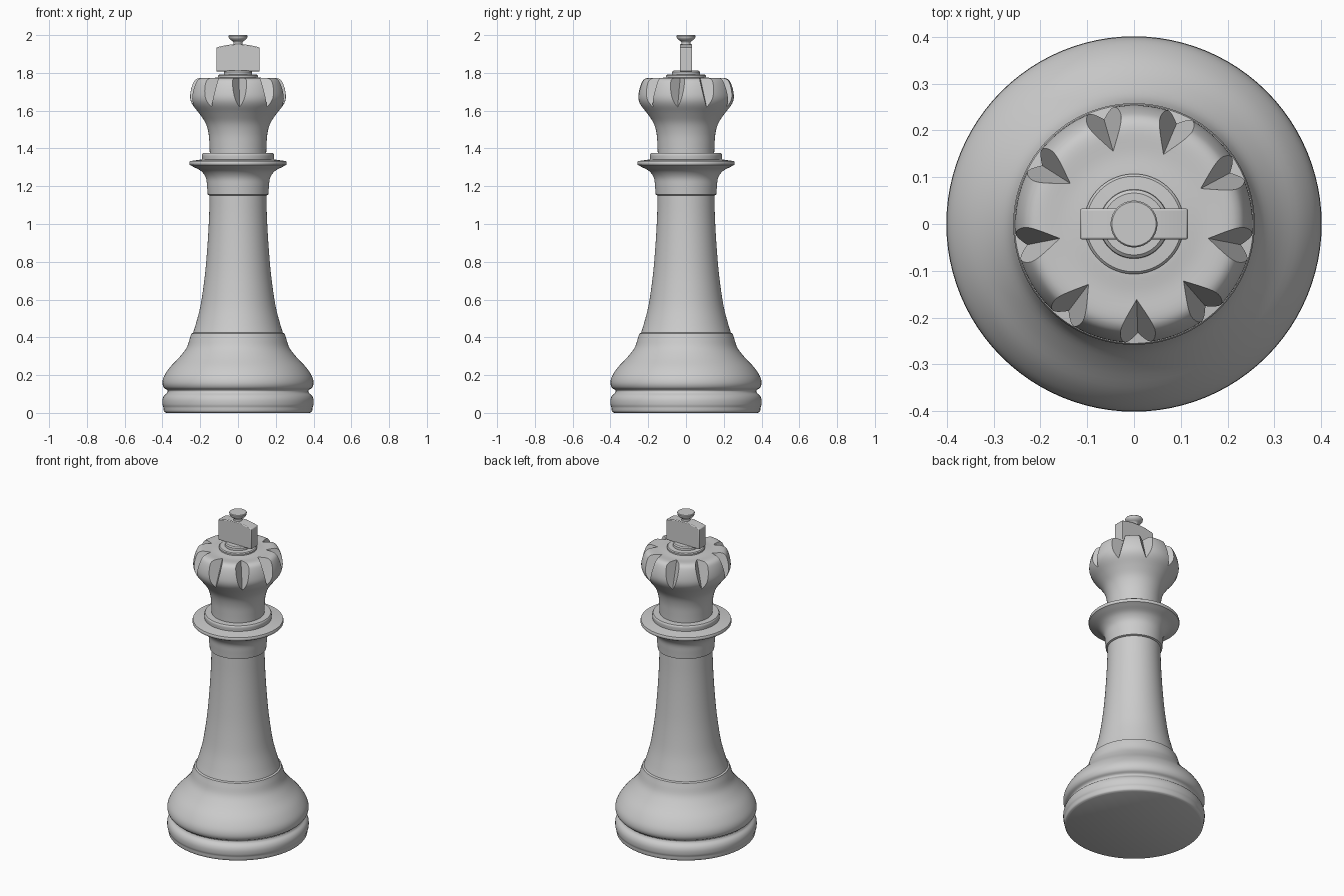
import bpy, bmesh
from math import sin, cos, pi, radians
from mathutils import Vector, Matrix

if "Cube" in bpy.data.objects:
    bpy.data.objects.remove(bpy.data.objects["Cube"])

SEG = 96


def smooth(pts, n=4):
    """Catmull-Rom curve through profile points."""
    p = [Vector(q) for q in pts]
    if len(p) < 3:
        return p
    p = [2 * p[0] - p[1]] + p + [2 * p[-1] - p[-2]]
    out = []
    for i in range(1, len(p) - 2):
        a, b, c, d = p[i - 1:i + 3]
        for k in range(n):
            t = k / n
            out.append(0.5 * (2 * b + (c - a) * t + (2 * a - 5 * b + 4 * c - d) * t * t
                              + (3 * b - a - 3 * c + d) * t ** 3))
    return out + [p[-2]]


def finish(bm, name):
    bmesh.ops.recalc_face_normals(bm, faces=bm.faces)
    me = bpy.data.meshes.new(name)
    bm.to_mesh(me)
    bm.free()
    ob = bpy.data.objects.new(name, me)
    bpy.context.collection.objects.link(ob)
    return ob


def shade(ob, angle=32):
    bpy.ops.object.select_all(action='DESELECT')
    ob.select_set(True)
    bpy.context.view_layer.objects.active = ob
    bpy.ops.object.shade_smooth_by_angle(angle=radians(angle))


def lathe(name, sections):
    """Closed solid of revolution; corners stay sharp between sections."""
    prof = []
    for s in sections:
        for q in smooth(s):
            if not prof or (q - prof[-1]).length > 1e-4:
                prof.append(q)
    bm = bmesh.new()
    rings = [[bm.verts.new((r * cos(2 * pi * i / SEG), r * sin(2 * pi * i / SEG), z))
              for i in range(SEG)] for r, z in prof]
    for a, b in zip(rings, rings[1:]):
        for i in range(SEG):
            j = (i + 1) % SEG
            bm.faces.new((a[i], a[j], b[j], b[i]))
    bm.faces.new(rings[0][::-1])
    bm.faces.new(rings[-1])
    ob = finish(bm, name)
    shade(ob)
    return ob


# Base: foot band, groove and bell
lathe("base", [
    [(.38, 0), (.392, .008), (.395, .03)],
    [(.395, .03), (.4, .045), (.4, .07), (.392, .09), (.376, .105)],
    [(.376, .105), (.372, .115), (.376, .122)],
    [(.376, .122), (.393, .135), (.4, .16), (.391, .195), (.36, .242),
     (.31, .295), (.272, .345), (.255, .395), (.247, .42)],
    [(.247, .42), (.238, .425)]])

# Stem
lathe("stem", [
    [(.239, .42), (.222, .475), (.2, .56), (.184, .66), (.171, .77),
     (.16, .91), (.153, 1.04), (.15, 1.16)]])

# Flared collar and ring above it
lathe("collar", [
    [(.148, 1.15), (.16, 1.155)],
    [(.16, 1.155), (.164, 1.2), (.17, 1.245), (.195, 1.28), (.235, 1.302), (.256, 1.313)],
    [(.256, 1.313), (.258, 1.322), (.255, 1.333)],
    [(.255, 1.333), (.19, 1.342)],
    [(.19, 1.342), (.191, 1.365), (.186, 1.375)],
    [(.186, 1.375), (.15, 1.376)]])

# Crown head with carved notches
head = lathe("crown_head", [
    [(.149, 1.36), (.151, 1.42), (.156, 1.48), (.172, 1.535), (.205, 1.585), (.24, 1.63),
     (.253, 1.665), (.25, 1.705), (.238, 1.745), (.224, 1.765), (.2, 1.773),
     (.15, 1.772), (.107, 1.776)]])
bm = bmesh.new()
low, high = Vector((.236, 0, 1.612)), Vector((.160, 0, 1.775))
axis = (high - low).normalized()
out = Vector((axis.z, 0, -axis.x))
for ang in (272, 311, 349, 28, 67, 106, 147.5, 191, 233):
    rot = Matrix.Rotation(radians(ang), 3, 'Z')
    ends = []
    for c in (low - axis * .06, high + axis * .06):
        ends.append([bm.verts.new(rot @ (c + out * d + Vector((0, w, 0))))
                     for d, w in ((0, 0), (.14, .095), (.14, -.095))])
    a, b = ends
    bm.faces.new(a)
    bm.faces.new(b[::-1])
    for i in range(3):
        j = (i + 1) % 3
        bm.faces.new((a[i], b[i], b[j], a[j]))
cutter = finish(bm, "notch_cutter")
cutter.hide_render = True
mod = head.modifiers.new("notches", 'BOOLEAN')
mod.operation, mod.solver, mod.object = 'DIFFERENCE', 'EXACT', cutter
mod.use_self = True
bpy.context.view_layer.objects.active = head
bpy.ops.object.modifier_apply(modifier=mod.name)
bpy.data.objects.remove(cutter)
shade(head, 30)

# Stepped discs under the top block
lathe("top_discs", [
    [(.107, 1.765), (.107, 1.785)],
    [(.107, 1.785), (.102, 1.79)],
    [(.102, 1.79), (.074, 1.792)],
    [(.074, 1.792), (.073, 1.806)],
    [(.073, 1.806), (.066, 1.812)]])

# Top block with an arched upper edge
bm = bmesh.new()
outline = [(-.115, 1.808), (.115, 1.808)]
outline += [(.115 - .23 * i / 12, 1.952 - .018 * (1 - i / 6) ** 2) for i in range(13)]
face = bm.faces.new([bm.verts.new((x, -.033, z)) for x, z in outline])
ext = bmesh.ops.extrude_face_region(bm, geom=[face])
bmesh.ops.translate(bm, vec=(0, .066, 0),
                    verts=[v for v in ext["geom"] if isinstance(v, bmesh.types.BMVert)])
block = finish(bm, "top_block")
bev = block.modifiers.new("bevel", 'BEVEL')
bev.width, bev.segments = .004, 2
shade(block)

# Finial button
lathe("finial", [
    [(.03, 1.94), (.024, 1.955), (.027, 1.966), (.04, 1.975), (.048, 1.985), (.05, 1.996)],
    [(.05, 1.996), (.047, 2.0)]])
